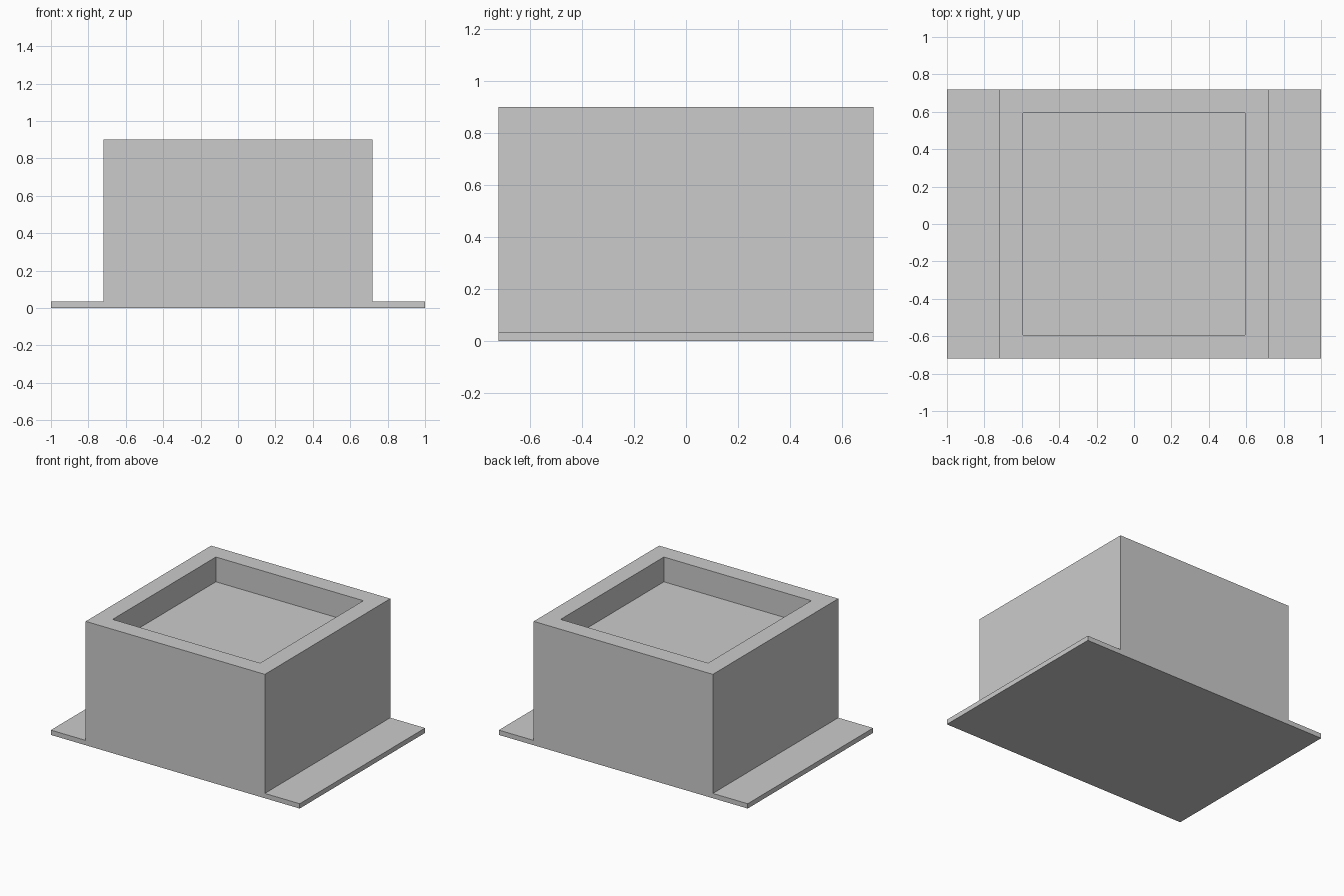
import bpy, bmesh
from mathutils import Vector

cube = bpy.data.objects.get("Cube")
if cube:
    bpy.data.objects.remove(cube, do_unlink=True)

GREY = (0.6, 0.6, 0.6, 1.0)
HALF, HEIGHT = 0.72, 0.90             # block half width and total height
FLANGE_X, FLANGE_Z = 1.0, 0.035       # mounting flange reach and thickness
RIM, RECESS = 0.18, 0.18              # rim width and pocket depth

grey = bpy.data.materials.new("plain grey")
grey.use_nodes = True
grey.diffuse_color = GREY
grey.node_tree.nodes["Principled BSDF"].inputs["Base Color"].default_value = GREY

# Block with side flanges: front profile swept along y
right = [(FLANGE_X, 0), (FLANGE_X, FLANGE_Z), (HALF, FLANGE_Z), (HALF, HEIGHT)]
profile = right + [(-x, z) for x, z in reversed(right)]
bm = bmesh.new()
front = bm.faces.new([bm.verts.new((x, -HALF, z)) for x, z in profile])
swept = bmesh.ops.extrude_face_region(bm, geom=[front])["geom"]
bmesh.ops.translate(bm, vec=(0, 2 * HALF, 0),
                    verts=[g for g in swept if isinstance(g, bmesh.types.BMVert)])
bmesh.ops.recalc_face_normals(bm, faces=bm.faces)

# Square pocket: inset the top face and push it straight down
top = max(bm.faces, key=lambda f: f.calc_center_median().z)
bmesh.ops.inset_region(bm, faces=[top], thickness=RIM)
floor = bmesh.ops.extrude_face_region(bm, geom=[top])["geom"]
bmesh.ops.translate(bm, vec=Vector((0, 0, -RECESS)),
                    verts=[g for g in floor if isinstance(g, bmesh.types.BMVert)])
if top.is_valid:
    bmesh.ops.delete(bm, geom=[top], context="FACES_ONLY")
bmesh.ops.recalc_face_normals(bm, faces=bm.faces)

mesh = bpy.data.meshes.new("flanged_block")
bm.to_mesh(mesh)
bm.free()
mesh.materials.append(grey)
bpy.context.collection.objects.link(bpy.data.objects.new("flanged_block", mesh))
